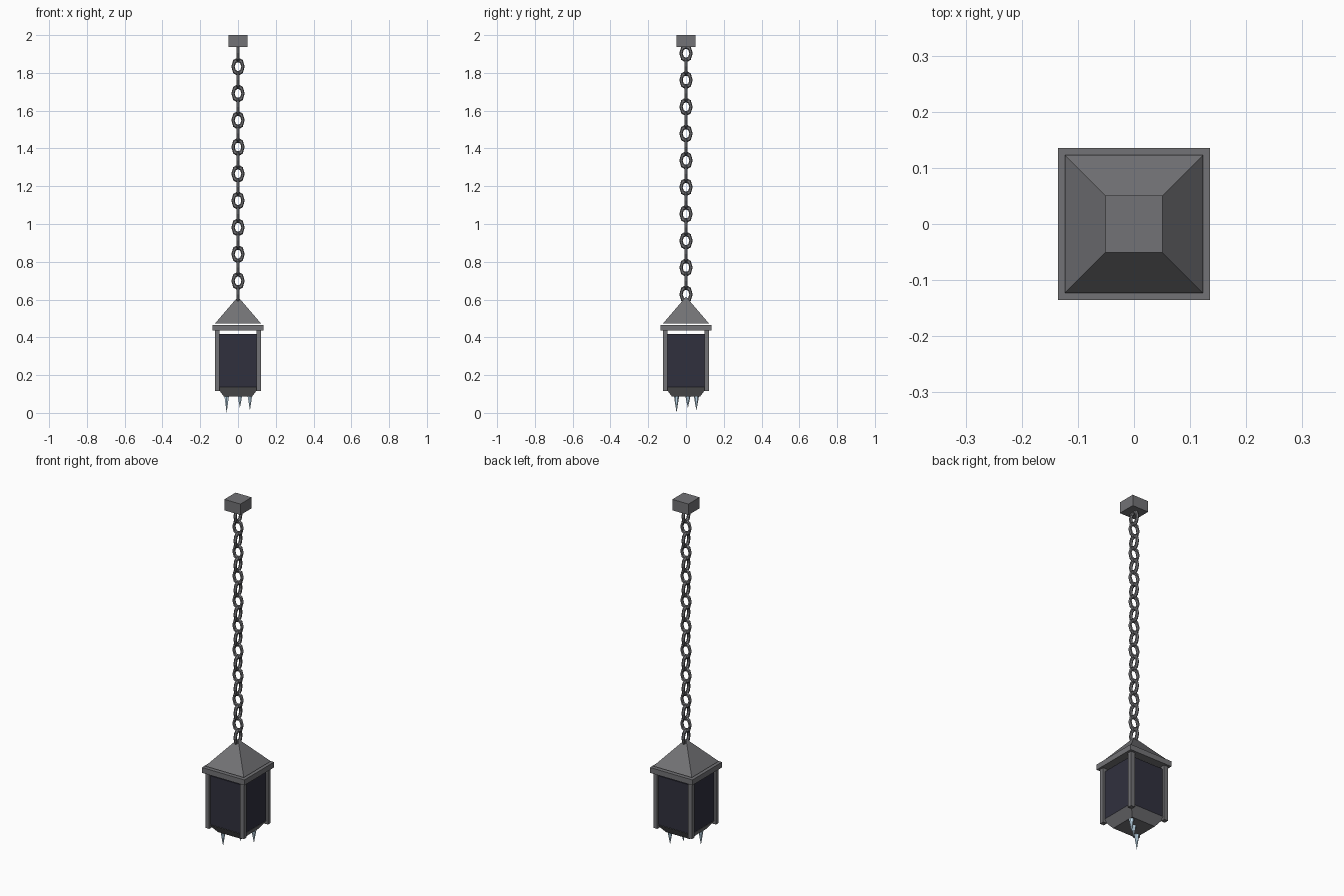
import bpy, math

if "Cube" in bpy.data.objects:
    bpy.data.objects.remove(bpy.data.objects["Cube"])


def material(name, color):
    m = bpy.data.materials.new(name)
    m.diffuse_color = (*color, 1)
    m.use_nodes = True
    m.node_tree.nodes["Principled BSDF"].inputs["Base Color"].default_value = m.diffuse_color
    return m


def finish(name, mat):
    ob = bpy.context.object
    ob.name = name
    bpy.ops.object.transform_apply(location=False, rotation=True, scale=True)
    ob.data.materials.append(mat)
    return ob


def box(name, half, z0, z1, mat, x=0, y=0):
    bpy.ops.mesh.primitive_cube_add(size=2, location=(x, y, (z0 + z1) / 2))
    bpy.context.object.scale = (half, half, (z1 - z0) / 2)
    return finish(name, mat)


def frustum(name, half_bottom, half_top, z0, z1, mat):
    k = math.sqrt(2)
    bpy.ops.mesh.primitive_cone_add(vertices=4, radius1=half_bottom * k, radius2=half_top * k,
                                    depth=z1 - z0, location=(0, 0, (z0 + z1) / 2),
                                    rotation=(0, 0, math.pi / 4))
    return finish(name, mat)


iron = material("iron", (0.17, 0.17, 0.18))
glass = material("dark_glass", (0.03, 0.03, 0.048))
ice = material("ice", (0.6, 0.8, 0.95))

# Ceiling mount
box("ceiling_mount", 0.051, 1.937, 2.0, iron)

# Chain of alternating stretched rings
for i in range(19):
    bpy.ops.mesh.primitive_torus_add(major_segments=8, minor_segments=6, major_radius=0.0265,
                                     minor_radius=0.009, location=(0, 0, 1.904 - 0.0709 * i))
    link = bpy.context.object
    link.scale = (1, 1.4, 1)
    link.rotation_euler = (math.pi / 2, 0, 0 if i % 2 else math.pi / 2)
    finish(f"chain_link_{i + 1}", iron)

# Roof and eave slab
frustum("roof", 0.123, 0, 0.472, 0.615, iron)
box("eave", 0.135, 0.435, 0.466, iron)

# Lantern body: glass, corner posts, tapered base
box("glass_body", 0.11, 0.135, 0.418, glass)
for sx in (-1, 1):
    for sy in (-1, 1):
        box("corner_post", 0.0125, 0.117, 0.437, iron, sx * 0.11, sy * 0.11)
frustum("base", 0.075, 0.113, 0.087, 0.137, iron)

# Icicles hanging below the base
for x, y, tip in ((-0.06, -0.05, 0.0), (0.01, 0.01, 0.025), (0.063, 0.055, 0.012)):
    bpy.ops.mesh.primitive_cone_add(vertices=6, radius1=0.0, radius2=0.014, depth=0.09 - tip,
                                    location=(x, y, (0.09 + tip) / 2))
    finish("icicle", ice)
